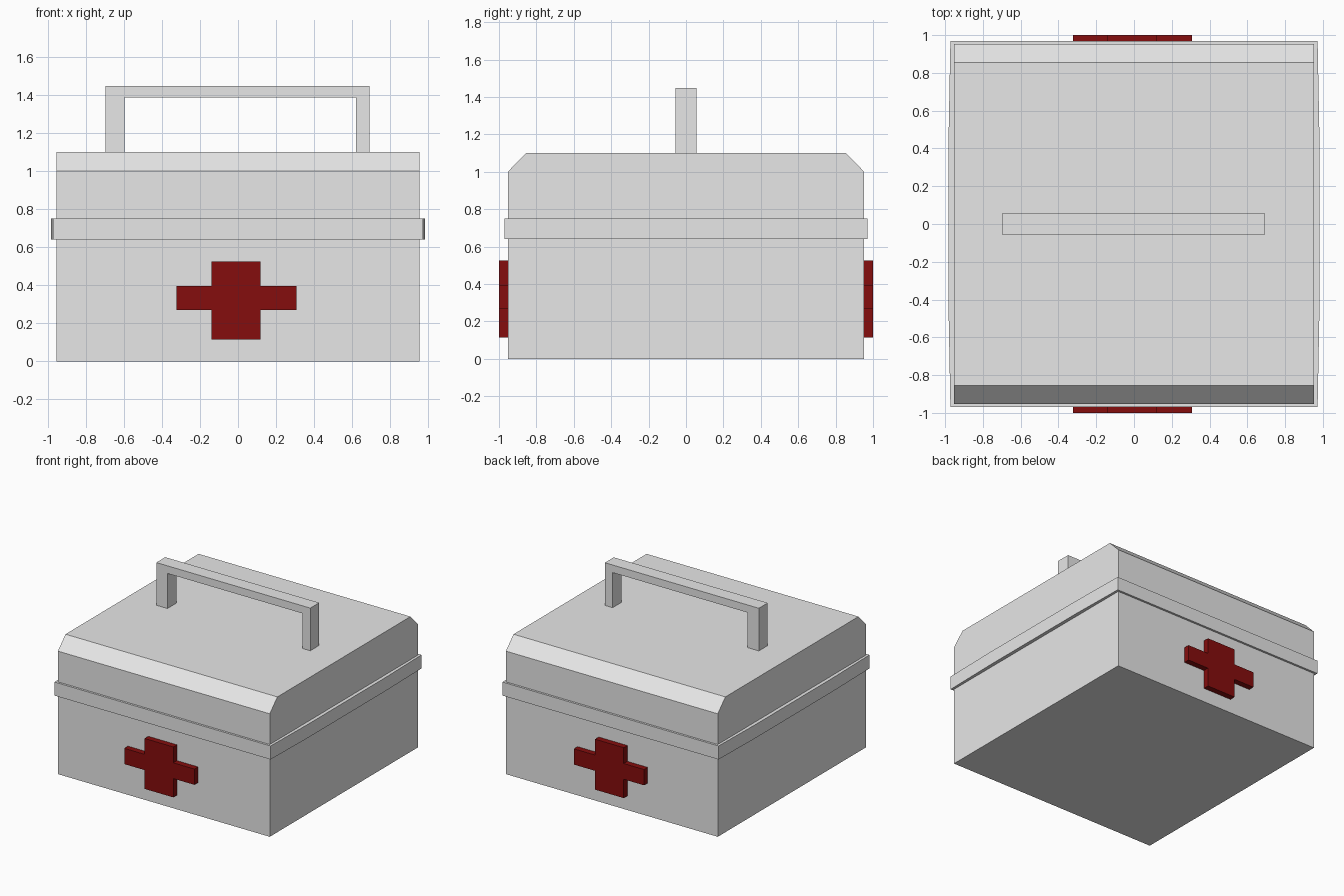
import bpy, bmesh
from mathutils import Vector

if "Cube" in bpy.data.objects:
    bpy.data.objects.remove(bpy.data.objects["Cube"])


def material(name, rgb):
    m = bpy.data.materials.new(name)
    m.diffuse_color = (*rgb, 1)
    m.use_nodes = True
    m.node_tree.nodes["Principled BSDF"].inputs["Base Color"].default_value = m.diffuse_color
    return m


white = material("white plastic", (0.8, 0.8, 0.8))
red = material("red cross", (0.235, 0.004, 0.004))


def extrude(name, points, direction, mat):
    """Closed profile of 3D points swept into a solid."""
    bm = bmesh.new()
    face = bm.faces.new([bm.verts.new(p) for p in points])
    moved = bmesh.ops.extrude_face_region(bm, geom=[face], use_keep_orig=True)["geom"]
    verts = [g for g in moved if isinstance(g, bmesh.types.BMVert)]
    bmesh.ops.translate(bm, verts=verts, vec=Vector(direction))
    bmesh.ops.recalc_face_normals(bm, faces=bm.faces[:])
    mesh = bpy.data.meshes.new(name)
    bm.to_mesh(mesh)
    bm.free()
    mesh.materials.append(mat)
    obj = bpy.data.objects.new(name, mesh)
    bpy.context.collection.objects.link(obj)
    return obj


# Box with bevelled front and back top edges
w = 0.953
box = [(-w, 0), (w, 0), (w, 1.0), (0.855, 1.1), (-0.855, 1.1), (-w, 1.0)]
extrude("box", [(-w, y, z) for y, z in box], (2 * w, 0, 0), white)

# Rim around the lid seam, its sides bowed out slightly
rim = [(-0.972, -0.97), (0.972, -0.97), (0.981, -0.5), (0.981, 0.5),
       (0.972, 0.97), (-0.972, 0.97), (-0.981, 0.5), (-0.981, -0.5)]
extrude("lid_rim", [(x, y, 0.64) for x, y in rim], (0, 0, 0.11), white)

# Carrying handle
handle = [(-0.695, 1.1), (-0.595, 1.1), (-0.595, 1.385), (0.62, 1.385),
          (0.62, 1.1), (0.69, 1.1), (0.69, 1.447), (-0.695, 1.447)]
extrude("handle", [(x, -0.057, z) for x, z in handle], (0, 0.114, 0), white)

# Crosses on front and back
cross = [(-0.14, 0.115), (0.118, 0.115), (0.118, 0.268), (0.308, 0.268),
         (0.308, 0.396), (0.118, 0.396), (0.118, 0.525), (-0.14, 0.525),
         (-0.14, 0.396), (-0.323, 0.396), (-0.323, 0.268), (-0.14, 0.268)]
for name, side in (("front_cross", -1), ("back_cross", 1)):
    extrude(name, [(x, side * 0.95, z) for x, z in cross], (0, side * 0.05, 0), red)
